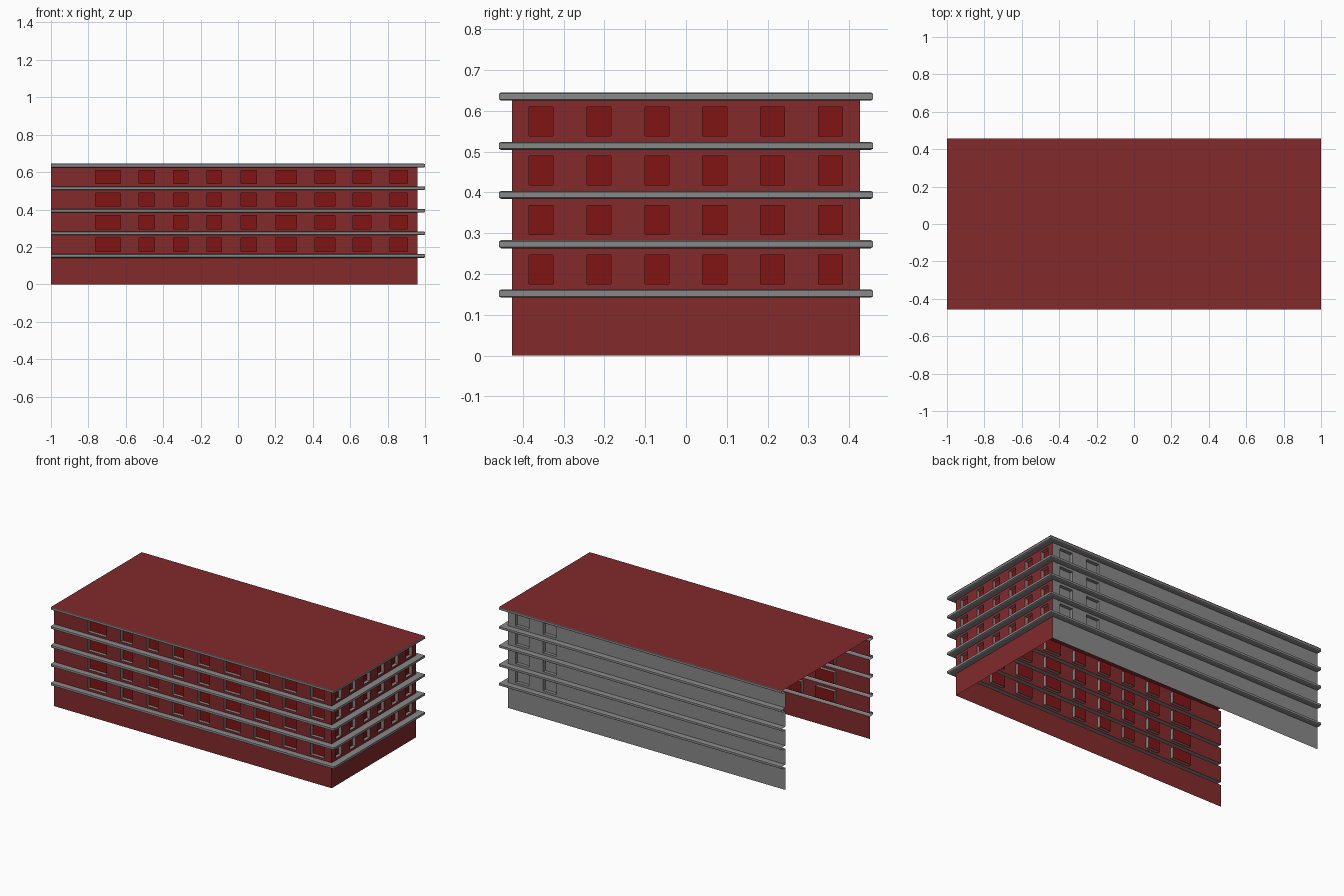
import bpy, bmesh

if "Cube" in bpy.data.objects:
    bpy.data.objects.remove(bpy.data.objects["Cube"])

XL, XR, YW = -1.0, 0.96, 0.426        # open left end, right wall, front/back wall
BANDS = [0.142, 0.263, 0.384, 0.504, 0.625]
BH, DEPTH = 0.02, 0.021               # ledge height, window recess


def material(name, rgb):
    m = bpy.data.materials.new(name)
    m.diffuse_color = (*rgb, 1)
    m.use_nodes = True
    m.node_tree.nodes["Principled BSDF"].inputs["Base Color"].default_value = m.diffuse_color
    return m


BRICK = material("brick", (0.225, 0.023, 0.024))
PANE = material("pane", (0.22, 0.007, 0.007))
STONE = material("stone", (0.25, 0.25, 0.25))


def make(name, quads, mat):
    bm = bmesh.new()
    for q in quads:
        bm.faces.new([bm.verts.new(p) for p in q])
    bmesh.ops.remove_doubles(bm, verts=bm.verts, dist=1e-5)
    me = bpy.data.meshes.new(name)
    bm.to_mesh(me)
    bm.free()
    ob = bpy.data.objects.new(name, me)
    bpy.context.collection.objects.link(ob)
    me.materials.append(mat)
    return ob


def build_wall(name, point, u0, u1, windows, wall_mat, pane_mat):
    """point(u, z, d) maps wall coordinates and inward depth to space."""
    def rect(a, b, z0, z1, d=0):
        return [point(a, z0, d), point(b, z0, d), point(b, z1, d), point(a, z1, d)]
    wall, jambs, panes = [rect(u0, u1, 0, BANDS[0])], [], []
    cuts = [u0] + [u for w in windows for u in w] + [u1]
    for low, high in zip(BANDS, BANDS[1:]):
        z = [low + BH, low + 0.034, low + 0.105, high]
        for i, (a, b) in enumerate(zip(cuts, cuts[1:])):
            for j in range(3):
                if not (i % 2 and j == 1):
                    wall.append(rect(a, b, z[j], z[j + 1]))
            if i % 2:
                outer, inner = rect(a, b, z[1], z[2]), rect(a, b, z[1], z[2], DEPTH)
                panes.append(inner)
                for k in range(4):
                    n = (k + 1) % 4
                    jambs.append([outer[k], outer[n], inner[n], inner[k]])
    make(name + "_wall", wall, wall_mat)
    make(name + "_window_jambs", jambs, STONE)
    make(name + "_window_panes", panes, pane_mat)


# walls with recessed windows
front_windows = [(-0.762, -0.629), (-0.53, -0.447), (-0.345, -0.267),
                 (-0.165, -0.087), (0.015, 0.098), (0.20, 0.313),
                 (0.412, 0.518), (0.615, 0.71), (0.812, 0.905)]
side_windows = [(-0.385 + 0.142 * i, -0.326 + 0.142 * i) for i in range(6)]
back_windows = [(-b, -a) for a, b in reversed(front_windows[-2:])]
build_wall("front", lambda u, z, d: (u, -YW + d, z), XL, XR, front_windows, BRICK, PANE)
build_wall("right", lambda u, z, d: (XR - d, u, z), -YW, YW, side_windows, BRICK, PANE)
build_wall("back", lambda u, z, d: (-u, YW - d, z), -XR, -XL, back_windows, STONE, STONE)


# hollow ledges running around the three walls
def ring(t, z):
    x, y = XR + 0.04 * t, YW + 0.032 * t
    return [(XL, -y, z), (x, -y, z), (x, y, z), (XL, y, z)]


ledges = []
for b in BANDS:
    profile = [(0, b), (0.85, b), (1, b + 0.003), (1, b + BH - 0.003), (0.85, b + BH)]
    if b != BANDS[-1]:
        profile.append((0, b + BH))
    rings = [ring(t, z) for t, z in profile]
    for r, s in zip(rings, rings[1:]):
        for k in range(3):
            ledges.append([r[k], r[k + 1], s[k + 1], s[k]])
make("ledges", ledges, STONE)

# flat roof sheet covering the top ledge
make("roof", [ring(1, BANDS[-1] + BH)], BRICK)
